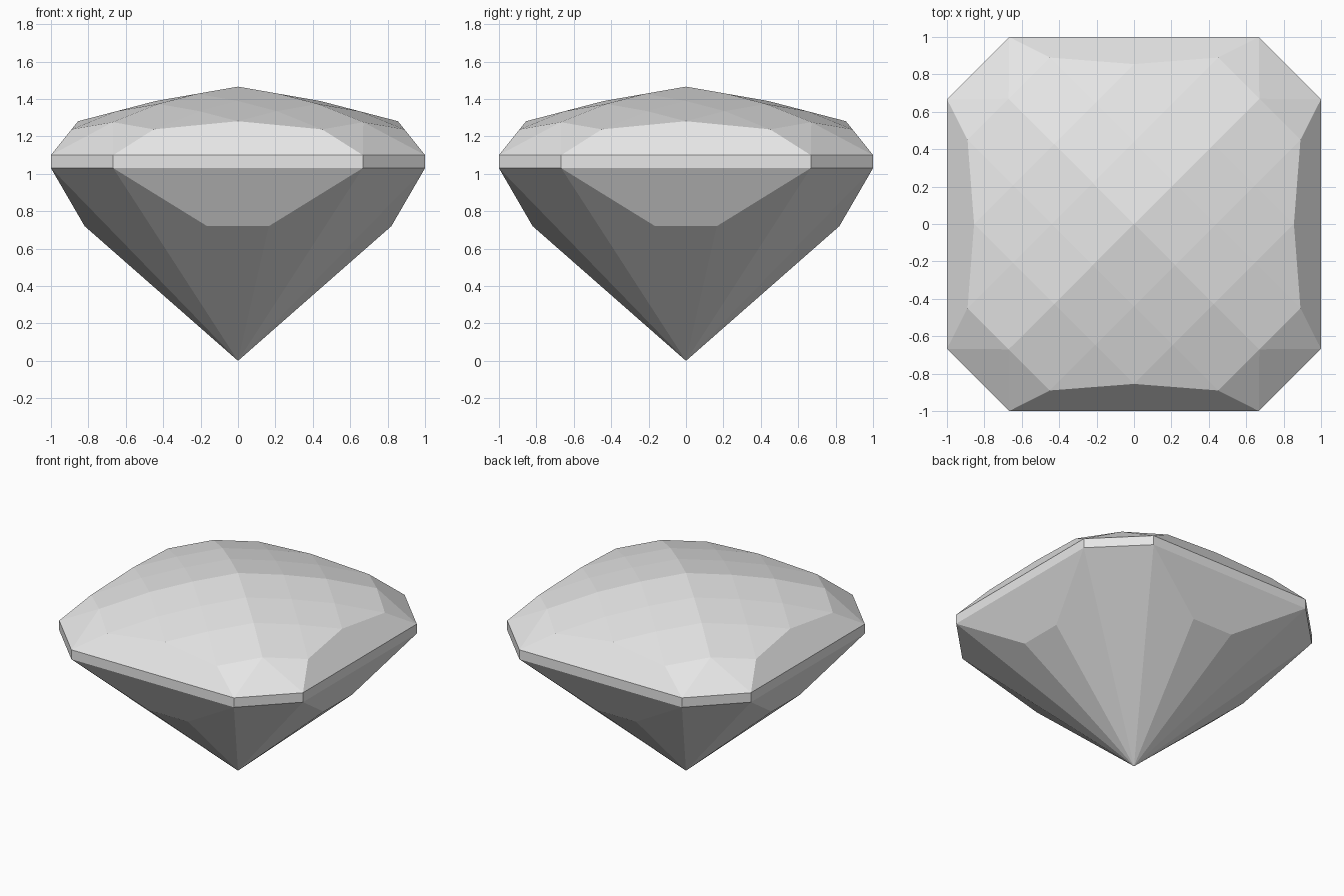
import bpy
import bmesh
import math

cube = bpy.data.objects.get("Cube")
if cube:
    bpy.data.objects.remove(cube, do_unlink=True)

grey = bpy.data.materials.new("pale_grey")
grey.use_nodes = True
colour = (0.8, 0.8, 0.8, 1)
grey.diffuse_color = colour
grey.node_tree.nodes["Principled BSDF"].inputs["Base Color"].default_value = colour

GIRDLE_LOW, GIRDLE_HIGH, APEX = 1.03, 1.10, 1.466
CORNER = 0.667


def four_way(x, y, z):
    """Repeat a point by quarter turns about the vertical axis."""
    return [(x, y, z), (-y, x, z), (-x, -y, z), (y, -x, z)]


def octagon(z):
    return four_way(CORNER, -1, z) + four_way(-CORNER, -1, z)


def faceted_part(name, points, open_heights):
    """Wrap points in flat facets, leaving the flat joint faces open."""
    bm = bmesh.new()
    for p in points:
        bm.verts.new(p)
    bmesh.ops.remove_doubles(bm, verts=bm.verts, dist=0.001)
    bmesh.ops.convex_hull(bm, input=bm.verts)
    bmesh.ops.dissolve_limit(bm, angle_limit=math.radians(0.6),
                             verts=bm.verts, edges=bm.edges)
    bmesh.ops.recalc_face_normals(bm, faces=bm.faces)
    caps = [f for f in bm.faces
            if any(all(abs(v.co.z - h) < 0.001 for v in f.verts)
                   for h in open_heights)]
    bmesh.ops.delete(bm, geom=caps, context='FACES')
    mesh = bpy.data.meshes.new(name)
    bm.to_mesh(mesh)
    bm.free()
    mesh.materials.append(grey)
    bpy.context.collection.objects.link(bpy.data.objects.new(name, mesh))


# Crown: diagonal lattice of facets, each step dropping further from the apex
steps = [(0, 0), (0.44, 0.0385), (0.855, 0.0925), (1.34, 0.19)]
crown = octagon(GIRDLE_HIGH)
for i, (u, drop_u) in enumerate(steps):
    for j, (v, drop_v) in enumerate(steps):
        if max(i, j) == 3 and min(i, j) > 1:
            continue
        crown += four_way((u + v) / 2, (u - v) / 2, APEX - drop_u - drop_v)
faceted_part("crown", crown, [GIRDLE_HIGH])

# Girdle: thin upright band
faceted_part("girdle", octagon(GIRDLE_LOW) + octagon(GIRDLE_HIGH),
             [GIRDLE_LOW, GIRDLE_HIGH])

# Pavilion: tapers to the point below, with a trapezoid facet on each side
pavilion = octagon(GIRDLE_LOW) + [(0, 0, 0)]
for x in (-0.165, 0.165):
    pavilion += four_way(x, -0.82, 0.72)
faceted_part("pavilion", pavilion, [GIRDLE_LOW])
